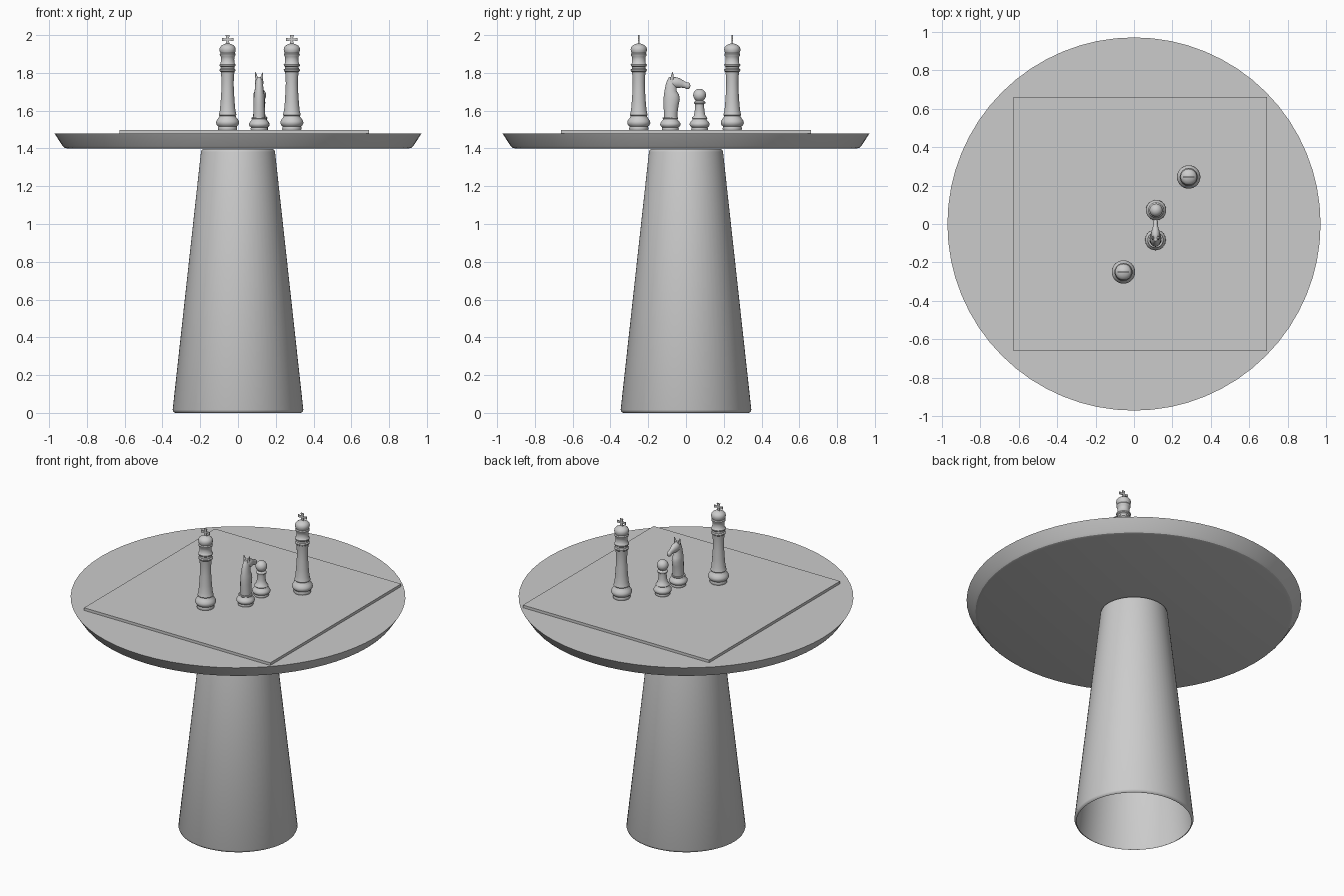
import bpy, bmesh, math
from mathutils import Vector, Matrix

if "Cube" in bpy.data.objects:
    bpy.data.objects.remove(bpy.data.objects["Cube"])

TOP = 1.48      # table surface
BOARD = 1.497   # playing surface


def finish(name, bm, smooth=35, loc=(0, 0, 0), recalc=True):
    bmesh.ops.remove_doubles(bm, verts=bm.verts, dist=1e-5)
    if recalc:
        bmesh.ops.recalc_face_normals(bm, faces=bm.faces)
    me = bpy.data.meshes.new(name)
    bm.to_mesh(me)
    bm.free()
    ob = bpy.data.objects.new(name, me)
    bpy.context.collection.objects.link(ob)
    ob.location = loc
    if smooth:
        bpy.ops.object.select_all(action='DESELECT')
        ob.select_set(True)
        bpy.context.view_layer.objects.active = ob
        bpy.ops.object.shade_smooth_by_angle(angle=math.radians(smooth))
    return ob


def loft(bm, rings, cap=True):
    loops = [[bm.verts.new(p) for p in r] for r in rings]
    n = len(loops[0])
    for a, b in zip(loops, loops[1:]):
        for i in range(n):
            j = (i + 1) % n
            bm.faces.new((a[i], a[j], b[j], b[i]))
    if cap:
        bm.faces.new(loops[0][::-1])
        bm.faces.new(loops[-1])


def lathe(bm, profile, n=32, cap=True):
    rings = [[(r * math.cos(2 * math.pi * i / n), r * math.sin(2 * math.pi * i / n), z)
              for i in range(n)] for r, z in profile]
    loft(bm, rings, cap)


def oval(centre, half_u, half_x, u, n=16):
    # cross-section spanned by x and a direction u in the yz plane
    c = Vector(centre)
    return [c + Vector((half_x * math.cos(2 * math.pi * i / n), 0, 0))
            + u * half_u * math.sin(2 * math.pi * i / n) for i in range(n)]


# table top and pedestal
bm = bmesh.new()
lathe(bm, [(0.905, 1.40), (0.92, 1.404), (0.93, 1.415), (0.972, TOP)], 64)
finish("table_top", bm, 20)

bm = bmesh.new()
lathe(bm, [(0.333, 0.0), (0.341, 0.004), (0.346, 0.016), (0.196, 1.382),
           (0.193, 1.392), (0.184, 1.397)], 64, cap=False)
finish("pedestal", bm, 50)

# board
bm = bmesh.new()
bmesh.ops.create_cube(bm, size=1, matrix=Matrix.Translation((0.0325, 0, (TOP + BOARD) / 2))
                      @ Matrix.Diagonal((1.32, 1.325, BOARD - TOP, 1)))
finish("board", bm, 0)


def base(r, h):
    # turned foot shared by every piece
    return [(r * a, h * b) for a, b in
            [(0.80, 0), (0.84, 0.06), (0.82, 0.17), (0.80, 0.22), (0.93, 0.30), (1.0, 0.42),
             (0.98, 0.54), (0.86, 0.68), (0.74, 0.78), (0.70, 0.86), (0.77, 0.92), (0.74, 1.0)]]


# kings
def king(name, x, y):
    body = base(0.061, 0.088) + [
        (0.041, 0.105), (0.037, 0.15), (0.033, 0.21), (0.032, 0.25), (0.034, 0.29),
        (0.036, 0.308), (0.042, 0.313), (0.043, 0.320), (0.037, 0.325), (0.036, 0.335),
        (0.042, 0.340), (0.043, 0.347), (0.037, 0.353), (0.035, 0.375), (0.036, 0.388),
        (0.041, 0.395), (0.042, 0.402), (0.038, 0.408), (0.042, 0.418), (0.043, 0.428),
        (0.041, 0.438), (0.034, 0.447), (0.022, 0.454), (0.010, 0.458), (0.004, 0.459)]
    bm = bmesh.new()
    lathe(bm, body)
    finish(name, bm, 40, (x, y, BOARD))
    # flared cross
    bm = bmesh.new()
    arm = [(-0.006, 0.006), (-0.011, 0.030), (0.011, 0.030), (0.006, 0.006)]
    pts = []
    for k in range(4):
        rot = Matrix.Rotation(-k * math.pi / 2, 2)
        pts += [rot @ Vector(p) for p in arm[:3]]
    sc = 0.0235 / 0.030
    f = bm.faces.new([bm.verts.new((p.x, -0.003, p.y * sc)) for p in pts])
    ext = bmesh.ops.extrude_face_region(bm, geom=[f])
    vs = [v for v in ext["geom"] if isinstance(v, bmesh.types.BMVert)]
    bmesh.ops.translate(bm, verts=vs, vec=(0, 0.006, 0))
    finish(name + "_cross", bm, 0, (x, y, 1.9765))


king("king_front", -0.055, -0.25)
king("king_back", 0.285, 0.245)

# pawn
bm = bmesh.new()
ball = [(0.034 * math.sin(t), 0.185 - 0.034 * math.cos(t))
        for t in [math.radians(35 + 12 * i) for i in range(13)]]
lathe(bm, base(0.053, 0.068) + [(0.031, 0.075), (0.026, 0.10), (0.023, 0.13), (0.024, 0.138),
                                (0.030, 0.142), (0.031, 0.148), (0.026, 0.152)] + ball)
finish("pawn", bm, 40, (0.115, 0.072, BOARD))

# knight
KX = 0.112
bm = bmesh.new()
lathe(bm, base(0.054, 0.068))
finish("knight_base", bm, 40, (KX, -0.083, BOARD))

# neck sections: z, back, front, half width
neck = [(1.56, -0.116, -0.046, 0.032), (1.59, -0.117, -0.045, 0.031), (1.63, -0.119, -0.039, 0.030),
        (1.66, -0.119, -0.033, 0.030), (1.685, -0.117, -0.037, 0.028), (1.705, -0.114, -0.050, 0.024),
        (1.735, -0.108, -0.048, 0.021), (1.76, -0.100, -0.048, 0.017), (1.777, -0.090, -0.055, 0.010)]
bm = bmesh.new()
loft(bm, [oval((KX, (a + b) / 2, z), (b - a) / 2, w, Vector((0, 1, 0))) for z, a, b, w in neck])
finish("knight_neck", bm, 50)

# head sections from poll to muzzle: y, z, half height, half width
head = [(-0.092, 1.757, 0.012, 0.008), (-0.080, 1.757, 0.022, 0.018), (-0.060, 1.750, 0.028, 0.023),
        (-0.040, 1.746, 0.027, 0.022), (-0.020, 1.741, 0.020, 0.015), (-0.002, 1.735, 0.016, 0.012),
        (0.010, 1.731, 0.018, 0.013), (0.018, 1.728, 0.014, 0.011), (0.022, 1.727, 0.006, 0.006)]
up = Vector((0, 0.25, 1)).normalized()
bm = bmesh.new()
loft(bm, [oval((KX, y, z), h, w, up) for y, z, h, w in head])
finish("knight_head", bm, 50)

# ears
for side, s in (("left", -1), ("right", 1)):
    bm = bmesh.new()
    ear = [(0, 1.762, 0.009), (0.4, 1.782, 0.008), (0.8, 1.796, 0.004), (1, 1.804, 0.0008)]
    loft(bm, [oval((KX + s * (0.012 + 0.008 * t), -0.074 + 0.003 * t, z), r, r * 0.8,
                   Vector((0, 1, 0)), 10) for t, z, r in ear])
    finish("knight_ear_" + side, bm, 50)
